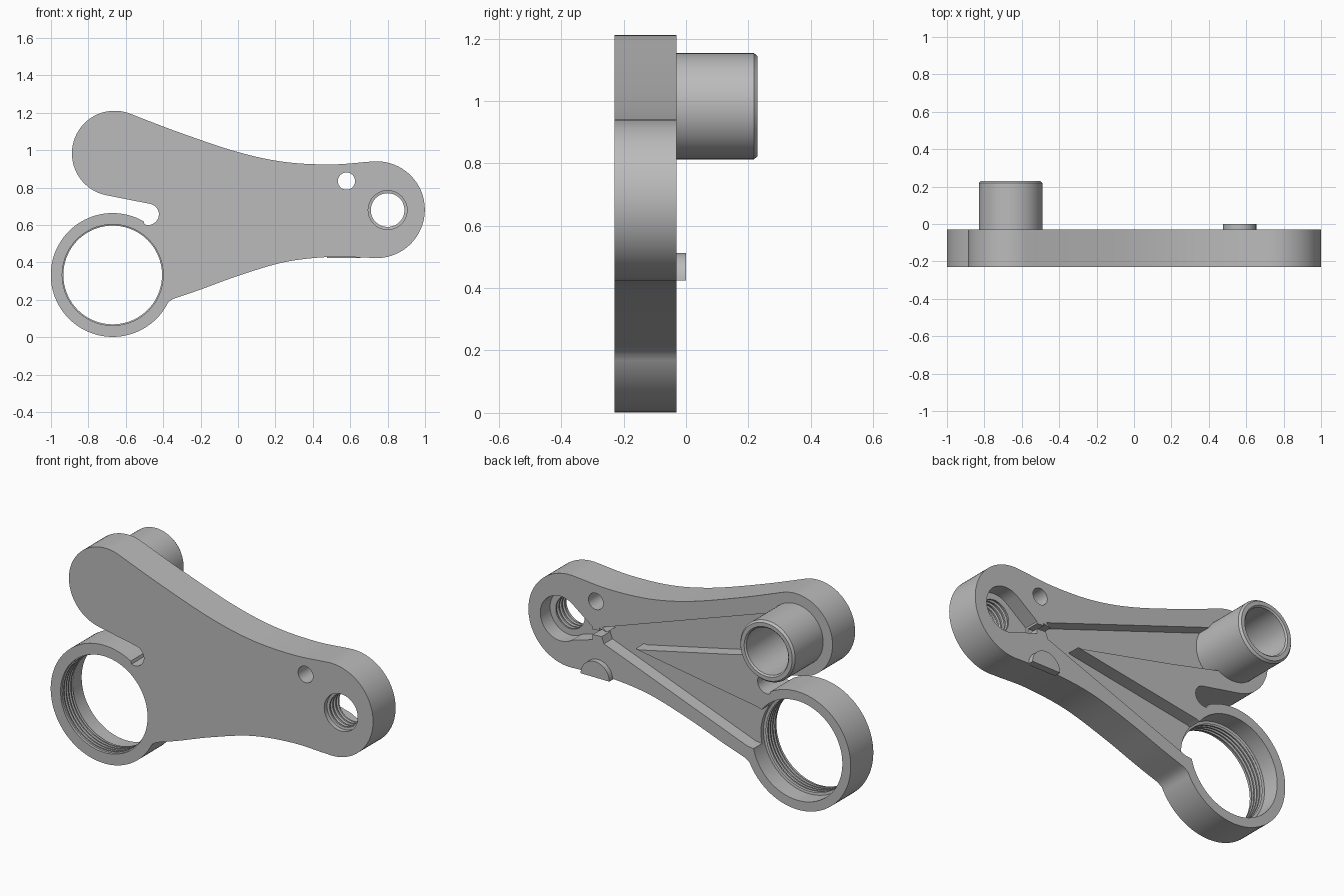
import bpy, bmesh, math
from mathutils import Vector

cube = bpy.data.objects.get("Cube")
if cube:
    bpy.data.objects.remove(cube, do_unlink=True)

FRONT, BACK, FLOOR = -0.23, -0.03, -0.105
RING, BOSS, PIVOT = (-0.67, 0.333), (-0.66, 0.983), (0.80, 0.68)

grey = bpy.data.materials.new("plain_grey")
grey.use_nodes = True
colour = (0.5, 0.5, 0.5, 1)
grey.diffuse_color = colour
grey.node_tree.nodes["Principled BSDF"].inputs["Base Color"].default_value = colour


def arc(centre, r, start, end, n):
    """Points on a circle in the xz plane, angles in degrees."""
    out = []
    for i in range(n + 1):
        a = math.radians(start + (end - start) * i / n)
        out.append((centre[0] + r * math.cos(a), centre[1] + r * math.sin(a)))
    return out


def spline(points, steps=6):
    """Smooth curve through a few points."""
    p = [Vector(q) for q in points]
    p = [2 * p[0] - p[1]] + p + [2 * p[-1] - p[-2]]
    out = []
    for i in range(1, len(p) - 2):
        a, b, c, d = p[i - 1:i + 3]
        for s in range(steps):
            t = s / steps
            v = 0.5 * (2 * b + (c - a) * t + (2 * a - 5 * b + 4 * c - d) * t * t
                       + (3 * b - a - 3 * c + d) * t ** 3)
            out.append((v.x, v.y))
    return out + [tuple(points[-1])]


def make(name, bm):
    bmesh.ops.recalc_face_normals(bm, faces=bm.faces)
    mesh = bpy.data.meshes.new(name)
    bm.to_mesh(mesh)
    bm.free()
    mesh.materials.append(grey)
    ob = bpy.data.objects.new(name, mesh)
    bpy.context.collection.objects.link(ob)
    return ob


def prism(name, outline, y0, y1):
    """Outline in xz pushed from y0 to y1."""
    bm = bmesh.new()
    face = bm.faces.new([bm.verts.new((x, y0, z)) for x, z in outline])
    ext = bmesh.ops.extrude_face_region(bm, geom=[face])
    moved = [g for g in ext["geom"] if isinstance(g, bmesh.types.BMVert)]
    bmesh.ops.translate(bm, verts=moved, vec=(0, y1 - y0, 0))
    return make(name, bm)


def lathe(name, centre, profile, n=64, closed=False):
    """Revolve (y, radius) pairs about an axis along y."""
    bm = bmesh.new()
    rings = []
    for y, r in profile:
        rings.append([bm.verts.new((x, y, z)) for x, z in arc(centre, r, 0, 360, n)[:-1]])
    pairs = list(zip(rings, rings[1:]))
    if closed:
        pairs.append((rings[-1], rings[0]))
    else:
        bm.faces.new(rings[0])
        bm.faces.new(rings[-1])
    for a, b in pairs:
        for i in range(n):
            j = (i + 1) % n
            bm.faces.new((a[i], a[j], b[j], b[i]))
    return make(name, bm)


def cut(ob, cutter):
    """Subtract the cutter, bake the result and drop the cutter."""
    mod = ob.modifiers.new("cut", "BOOLEAN")
    mod.object, mod.operation, mod.solver = cutter, "DIFFERENCE", "EXACT"
    dg = bpy.context.evaluated_depsgraph_get()
    mesh = bpy.data.meshes.new_from_object(ob.evaluated_get(dg))
    ob.modifiers.clear()
    ob.data = mesh
    bpy.data.objects.remove(cutter, do_unlink=True)


def thread(y0, y1, inner, outer, turns):
    """Grooved stretch of a hole profile."""
    step = (y1 - y0) / turns
    out = []
    for i in range(turns):
        y = y0 + i * step
        out += [(y, inner), (y + step * 0.35, inner),
                (y + step * 0.5, outer), (y + step * 0.85, outer)]
    return out + [(y1, inner)]


# Plate: ring, slot end, upper lobe, top curve, pivot end, bottom curve
bottom = spline([(0.708, 0.424), (0.5, 0.430), (0.25, 0.402), (0, 0.328),
                 (-0.2, 0.255), (-0.345, 0.206)])
top = spline([(-0.575, 1.194), (-0.3, 1.090), (0, 0.990), (0.25, 0.937),
              (0.5, 0.924), (0.708, 0.939)])
outline = (arc(RING, 0.331, -26, -300, 72)
           + arc((-0.48, 0.657), 0.057, -110, 75, 14)
           + arc(BOSS, 0.228, -101, -292, 40) + top[1:]
           + arc((0.74, 0.682), 0.259, 97, -97, 40)[1:] + bottom[1:])
plate = prism("plate", outline, FRONT, BACK)

# V-shaped channels in the back, either side of a raised triangle
cut(plate, prism("upper_channel", [(0.54, 0.70), (0.46, 0.64), (0.31, 0.635),
                                   (-0.25, 0.76), (-0.62, 0.85), (-0.62, 1.10)],
                 FLOOR, 0.05))
cut(plate, prism("lower_channel", [(0.56, 0.69), (0.53, 0.61), (-0.36, 0.275),
                                   (-0.6, 0.25), (-0.6, 0.44), (-0.43, 0.51),
                                   (0.31, 0.63)], FLOOR, 0.05))

# Pivot recess tapering to a narrow neck
recess = arc(PIVOT, 0.125, -125, 125, 36) + [(0.60, 0.685), (0.60, 0.615)]
cut(plate, prism("pivot_recess", recess, FLOOR - 0.012, 0.06))
cut(plate, prism("neck", [(0.65, 0.64), (0.65, 0.67), (0.5, 0.68), (0.5, 0.65)],
                 FLOOR + 0.004, 0.07))

# Through holes
cut(plate, lathe("pivot_hole", PIVOT, [(-0.25, 0.104), (-0.205, 0.104)]
                 + thread(-0.203, -0.10, 0.09, 0.099, 4) + [(0.08, 0.09)], 48))
cut(plate, lathe("ring_hole", RING, [(-0.25, 0.27), (-0.215, 0.27)]
                 + thread(-0.213, -0.13, 0.264, 0.275, 4)
                 + [(-0.128, 0.279), (0.08, 0.279)], 72))
cut(plate, lathe("pin_hole", (0.58, 0.835), [(-0.3, 0.046), (0.1, 0.046)], 32))

# Hollow boss standing on the back
boss = lathe("boss", BOSS, [(FLOOR - 0.01, 0.17), (0.218, 0.17), (0.23, 0.16),
                            (0.23, 0.138), (0.222, 0.13), (FLOOR - 0.01, 0.13)],
             64, closed=True)
# Floor of the boss bore
cut(plate, lathe("boss_bore", BOSS, [(FLOOR, 0.132), (0.09, 0.132)], 64))

# Half-round lug on the lower edge
lug = prism("lug", arc((0.565, 0.424), 0.089, 0, 180, 24), BACK - 0.01, 0.0)

for ob in (plate, boss, lug):
    bpy.ops.object.select_all(action="DESELECT")
    ob.select_set(True)
    bpy.context.view_layer.objects.active = ob
    bpy.ops.object.shade_smooth_by_angle(angle=math.radians(30))
